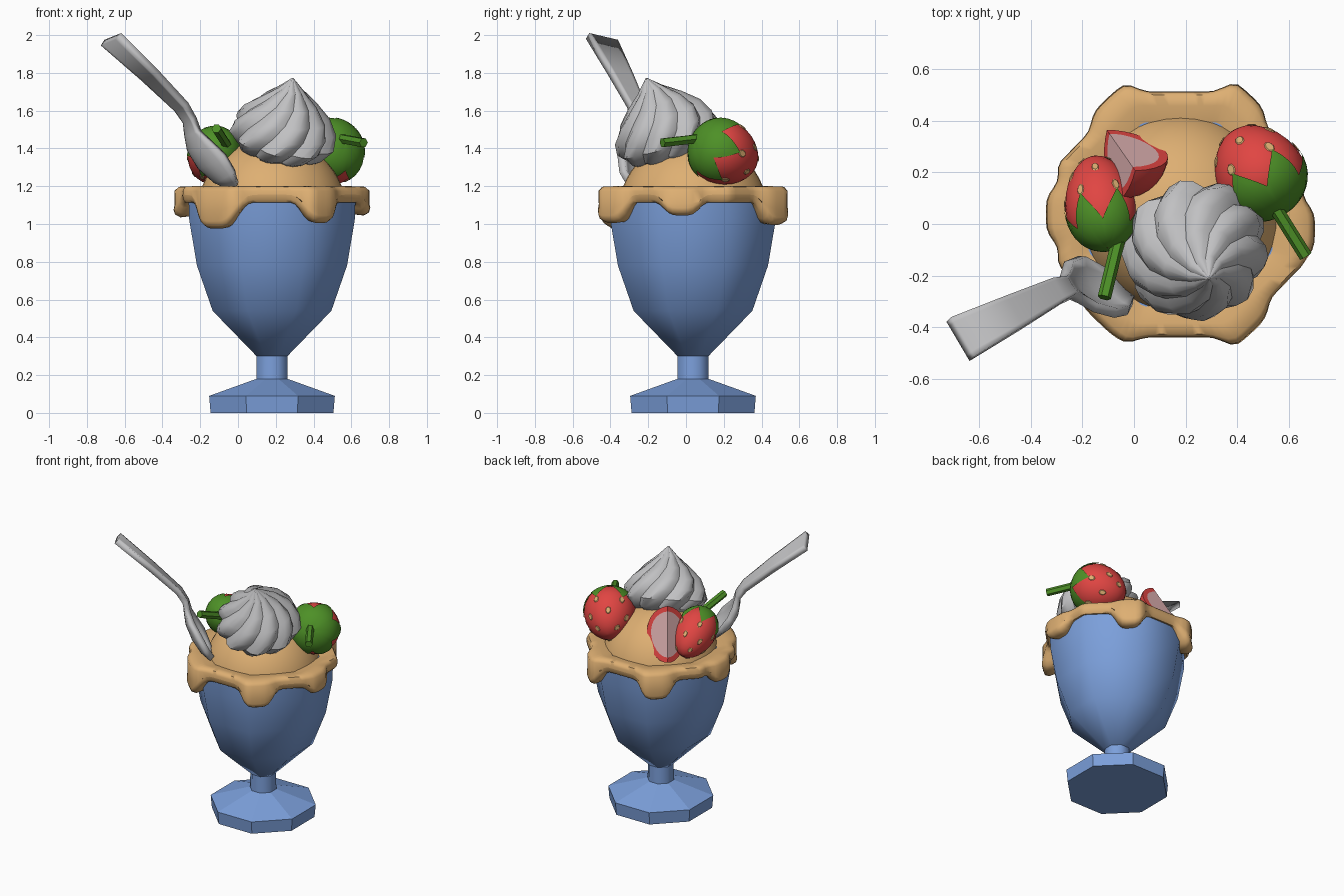
import bpy, bmesh, math
from mathutils import Vector, Matrix
from math import sin, cos, pi, tau, radians

if "Cube" in bpy.data.objects:
    bpy.data.objects.remove(bpy.data.objects["Cube"])

CX, CY = 0.18, 0.037


def material(name, rgb):
    m = bpy.data.materials.new(name)
    m.diffuse_color = (*rgb, 1)
    m.use_nodes = True
    m.node_tree.nodes["Principled BSDF"].inputs["Base Color"].default_value = m.diffuse_color
    return m


BLUE = material("blue_glass", (0.20, 0.35, 0.71))
TAN = material("caramel", (0.73, 0.43, 0.17))
GREY = material("pale_grey", (0.53, 0.53, 0.54))
RED = material("berry_red", (0.75, 0.06, 0.055))
GREEN = material("leaf_green", (0.075, 0.28, 0.02))
PINK = material("berry_flesh", (0.70, 0.42, 0.42))


def finish(name, bm, mats, angle=None):
    """Turn a bmesh into an object; angle None = flat."""
    bmesh.ops.remove_doubles(bm, verts=bm.verts, dist=1e-5)
    bmesh.ops.recalc_face_normals(bm, faces=bm.faces)
    me = bpy.data.meshes.new(name)
    bm.to_mesh(me)
    bm.free()
    for m in mats:
        me.materials.append(m)
    ob = bpy.data.objects.new(name, me)
    bpy.context.collection.objects.link(ob)
    if angle is not None:
        bpy.ops.object.select_all(action='DESELECT')
        ob.select_set(True)
        bpy.context.view_layer.objects.active = ob
        bpy.ops.object.shade_smooth_by_angle(angle=radians(angle))
    return ob


def skin(bm, rows, wrap=True, caps=True, loop=False):
    """Bridge rows of points; wrap closes each row, loop joins last to first."""
    vs = [[bm.verts.new(p) for p in r] for r in rows]
    n = len(rows[0])
    for i in range(len(vs) if loop else len(vs) - 1):
        a, b = vs[i], vs[(i + 1) % len(vs)]
        for j in range(n if wrap else n - 1):
            k = (j + 1) % n
            bm.faces.new((a[j], a[k], b[k], b[j]))
    if caps and wrap and not loop:
        bm.faces.new(vs[0])
        bm.faces.new(vs[-1])
    return vs


def lathe(name, profile, mat, sides, angle, turn=0.0):
    bm = bmesh.new()
    skin(bm, [[(CX + r * cos(turn + tau * j / sides), CY + r * sin(turn + tau * j / sides), z)
               for j in range(sides)] for r, z in profile])
    return finish(name, bm, [mat], angle)


def frame(origin, axis):
    return Matrix.Translation(origin) @ Vector(axis).to_track_quat('Z', 'Y').to_matrix().to_4x4()


# Glass: eight-sided foot, stem and bowl
lathe("glass_foot", [(0.352, 0), (0.36, 0.09), (0.09, 0.18)], BLUE, 8, None, pi / 8)
lathe("glass_stem", [(0.09, 0.175), (0.088, 0.305)], BLUE, 8, 50, pi / 8)
lathe("glass_bowl", [(0.088, 0.30), (0.34, 0.54), (0.43, 0.78), (0.474, 1.02), (0.48, 1.18)],
      BLUE, 8, 60, pi / 8)

# Scoop of ice cream
dome = [(0.395 * cos(t), 1.06 + 0.395 * sin(t)) for t in [0.1 + i * (pi / 2 - 0.11) / 12 for i in range(13)]]
lathe("ice_cream_scoop", dome, TAN, 40, 60)

# Sauce ring around the rim, with (angle, drop, half width) drips
DRIPS = [(-7, 0.07, 12), (60, 0.12, 12), (122, 0.12, 13), (180, 0.08, 12), (233, 0.14, 17), (301, 0.11, 13)]
bm = bmesh.new()
rows = []
for i in range(120):
    deg = i * 3
    a = radians(deg)
    rho = 0.44 / cos(radians((deg + 22.5) % 45 - 22.5))
    t, drop = 0.0, 0.0
    for c, d, w in DRIPS:
        g = math.exp(-(((deg - c + 180) % 360 - 180) / w) ** 4)
        t += g
        drop += d * g
    o = 0.036 + 0.045 * t
    zl = 1.115 - drop
    sect = [(-0.09, 1.185), (-0.02, 1.2), (o * 0.65, 1.197), (o * 0.95, 1.175), (o * 0.93, (1.17 + zl) / 2),
            (o, zl + 0.04), (o * 0.9, zl + 0.015), (o * 0.55, zl), (0.0, zl + 0.005), (-0.04, zl + 0.03)]
    rows.append([(CX + (rho + dr) * cos(a), CY + (rho + dr) * sin(a), z) for dr, z in sect])
skin(bm, rows, loop=True)
finish("sauce_ring", bm, [TAN], 60)

# Whipped cream: twisted, lobed swirl leaning to the front
M = frame((0.22, -0.06, 1.36), (0.07, -0.15, 0.41))
bm = bmesh.new()
rows = []
for h, r in [(0, 0.17), (0.04, 0.24), (0.10, 0.285), (0.17, 0.275), (0.24, 0.23),
             (0.31, 0.155), (0.38, 0.07), (0.445, 0.004)]:
    row = []
    for j in range(36):
        p = tau * j / 36
        lobe = 0.88 + 0.13 * abs(sin(4.5 * p)) if j % 4 else 0.88
        q = p + h * 3.2
        row.append(M @ Vector((r * lobe * cos(q), r * lobe * sin(q), h)))
    rows.append(row)
skin(bm, rows)
finish("whipped_cream", bm, [GREY], 35)

# Spoon: centre, half width and hollow depth along its length
STATIONS = [(-0.672, -0.445, 1.978, 0.09, 0), (-0.47, -0.345, 1.79, 0.07, 0), (-0.30, -0.26, 1.62, 0.05, 0),
            (-0.255, -0.245, 1.55, 0.042, 0), (-0.235, -0.24, 1.48, 0.06, 0.015),
            (-0.20, -0.235, 1.42, 0.105, 0.04), (-0.135, -0.235, 1.34, 0.13, 0.055),
            (-0.07, -0.25, 1.26, 0.10, 0.04), (-0.02, -0.265, 1.205, 0.035, 0.01)]
side = Vector((0.5, -0.85, 0.2)).normalized()
up = Vector((0.64, 0.51, 0.57)).normalized()
bm = bmesh.new()
skin(bm, [[Vector((x, y, z)) + side * (w * u / 4) - up * (d * (1 - (u / 4) ** 2)) for u in range(-4, 5)]
          for x, y, z, w, d in STATIONS], wrap=False)
spoon = finish("spoon", bm, [GREY], 60)
mod = spoon.modifiers.new("thickness", 'SOLIDIFY')
mod.thickness = 0.04
mod.offset = 0


# Strawberries
def berry_point(R, L, t, p, k=1.0):
    r = R * sin(t) * (1 + 0.14 * cos(t))
    return Vector((k * r * cos(p), k * r * sin(p), k * L * cos(t)))


def berry_body(bm, M, R, L):
    skin(bm, [[M @ berry_point(R, L, max(0.01, min(pi - 0.01, pi * i / 14)), tau * j / 24) for j in range(24)]
              for i in range(15)])


def strawberry(name, centre, axis, R, L, stem):
    M = frame(centre, axis)
    bm = bmesh.new()
    berry_body(bm, M, R, L)
    finish(name + "_berry", bm, [RED], 60)
    # Leaf cap with a zigzag rim
    bm = bmesh.new()
    rows = []
    for i in range(9):
        row = []
        for j in range(48):
            zig = abs((j % 8) / 4 - 1)
            row.append(M @ berry_point(R, L, 0.01 + (0.85 + 0.65 * zig) * i / 8, tau * j / 48, 1.035))
        rows.append(row)
    skin(bm, rows, caps=False)
    finish(name + "_leaves", bm, [GREEN], 60)
    # Stem
    bm = bmesh.new()
    a, b = Vector(stem[0]), Vector(stem[1])
    S = frame(a, b - a)
    skin(bm, [[S @ Vector((0.026 * cos(tau * j / 6), 0.026 * sin(tau * j / 6), z)) for j in range(6)]
              for z in (0, (b - a).length)])
    finish(name + "_stem", bm, [GREEN], 40)
    # Seeds: thin plates on the skin
    bm = bmesh.new()
    for t, n, off in [(1.6, 6, 0.0), (2.1, 6, 0.5), (2.62, 3, 0.2)]:
        for j in range(n):
            p = tau * (j + off) / n
            rows = []
            for s, k in ((1, 1.005), (0.8, 1.025)):
                rows.append([M @ berry_point(R, L, t + s * 0.13 * cos(q), p + s * 0.11 * sin(q) / sin(t), k)
                             for q in [tau * v / 8 for v in range(8)]])
            skin(bm, rows)
    finish(name + "_seeds", bm, [TAN])


strawberry("right_strawberry", (0.48, 0.205, 1.375), (0.45, -0.75, 0.33), 0.173, 0.19,
           ((0.53, 0.09, 1.455), (0.665, -0.125, 1.43)))
strawberry("left_strawberry", (-0.13, 0.085, 1.355), (0.12, -0.8, 0.42), 0.138, 0.195,
           ((-0.06, -0.06, 1.42), (-0.115, -0.285, 1.505)))

# Strawberry wedge: quarter berry with two cut faces
c = Vector((-0.05, 0.285, 1.40))
cuts = [Vector((-0.9, 0.1, 0.35)).normalized(), Vector((0.1, 0.9, 0.4)).normalized()]
bm = bmesh.new()
berry_body(bm, frame(c, cuts[1].cross(cuts[0])), 0.175, 0.19)
for n in cuts:
    res = bmesh.ops.bisect_plane(bm, geom=bm.verts[:] + bm.edges[:] + bm.faces[:], plane_co=c,
                                 plane_no=n, clear_outer=True)
    bmesh.ops.holes_fill(bm, edges=[e for e in bm.edges if e.is_boundary], sides=0)
bmesh.ops.recalc_face_normals(bm, faces=bm.faces)
bm.normal_update()
flat = [f for f in bm.faces if any(f.normal.dot(n) > 0.999 and abs((f.calc_center_median() - c).dot(n)) < 1e-3
                                   for n in cuts)]
bmesh.ops.inset_region(bm, faces=flat, thickness=0.035, use_boundary=True, use_even_offset=True)
for f in flat:
    f.material_index = 1
finish("strawberry_wedge", bm, [RED, PINK], 40)
